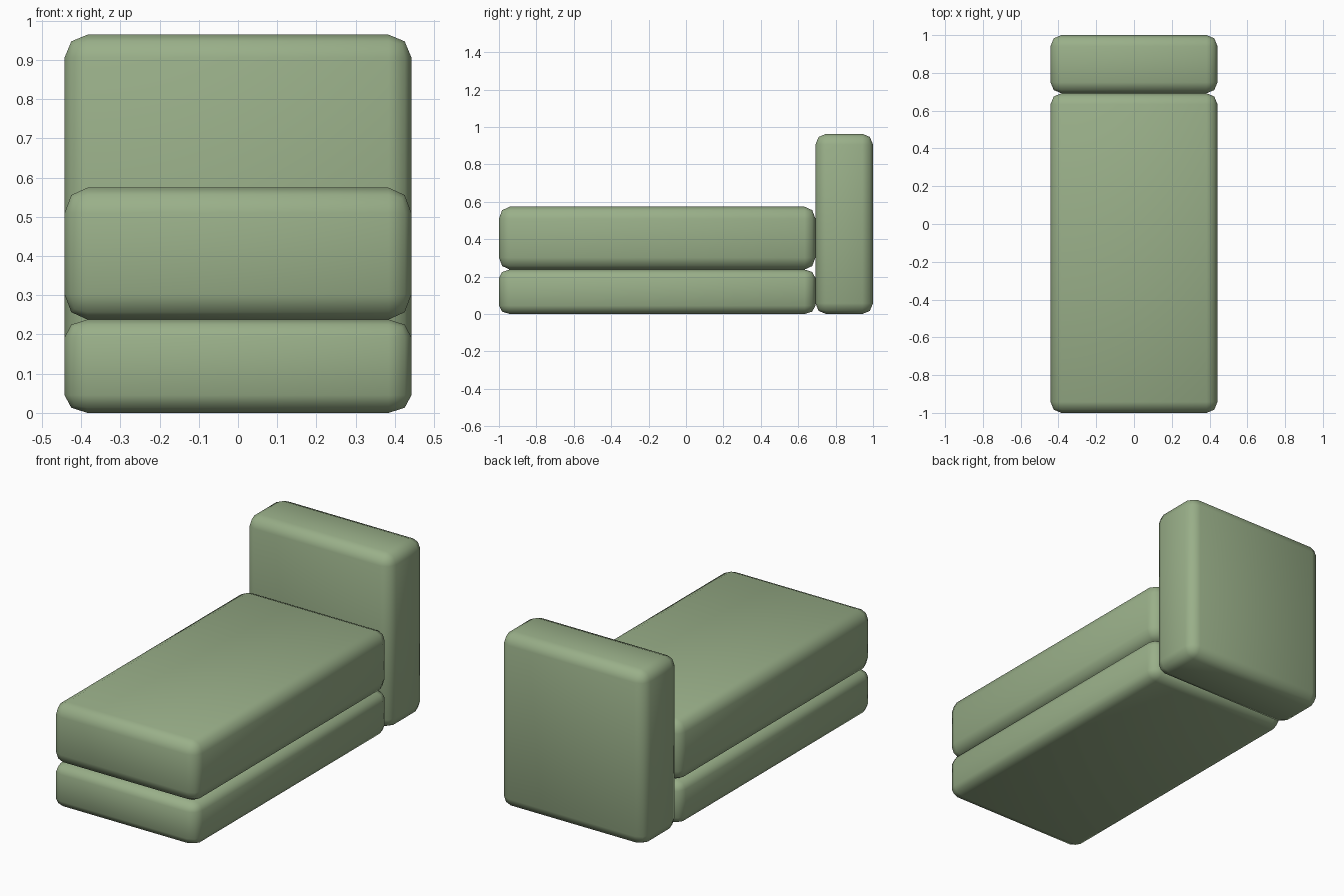
import bpy, bmesh, math

if "Cube" in bpy.data.objects:
    bpy.data.objects.remove(bpy.data.objects["Cube"])

green = bpy.data.materials.new("sage green fabric")
green.diffuse_color = (0.32, 0.43, 0.25, 1)
green.use_nodes = True
green.node_tree.nodes["Principled BSDF"].inputs["Base Color"].default_value = green.diffuse_color


def cushion(name, y0, y1, z0, z1, bevel_z, half_width=0.442, bevel=0.058):
    """Box with two-step rounded edges; bevel_z is the rounding in height."""
    stretch = bevel_z / bevel
    size = (2 * half_width, y1 - y0, (z1 - z0) / stretch)
    bm = bmesh.new()
    bmesh.ops.create_cube(bm, size=1)
    bmesh.ops.scale(bm, vec=size, verts=bm.verts)
    bmesh.ops.bevel(bm, geom=bm.edges[:], offset=bevel, offset_type='OFFSET',
                    segments=2, profile=0.5, affect='EDGES')
    bmesh.ops.scale(bm, vec=(1, 1, stretch), verts=bm.verts)
    bmesh.ops.translate(bm, vec=(0, (y0 + y1) / 2, (z0 + z1) / 2), verts=bm.verts)
    mesh = bpy.data.meshes.new(name)
    bm.to_mesh(mesh)
    bm.free()
    mesh.materials.append(green)
    obj = bpy.data.objects.new(name, mesh)
    bpy.context.collection.objects.link(obj)
    bpy.ops.object.select_all(action='DESELECT')
    obj.select_set(True)
    bpy.context.view_layer.objects.active = obj
    bpy.ops.object.shade_smooth_by_angle(angle=math.radians(60))


# Bed base, mattress and upright headboard
cushion("bed_base", -1.0, 0.692, 0.0, 0.238, 0.045)
cushion("mattress", -1.0, 0.692, 0.238, 0.574, 0.064)
cushion("headboard", 0.692, 1.0, 0.0, 0.964, 0.058)
